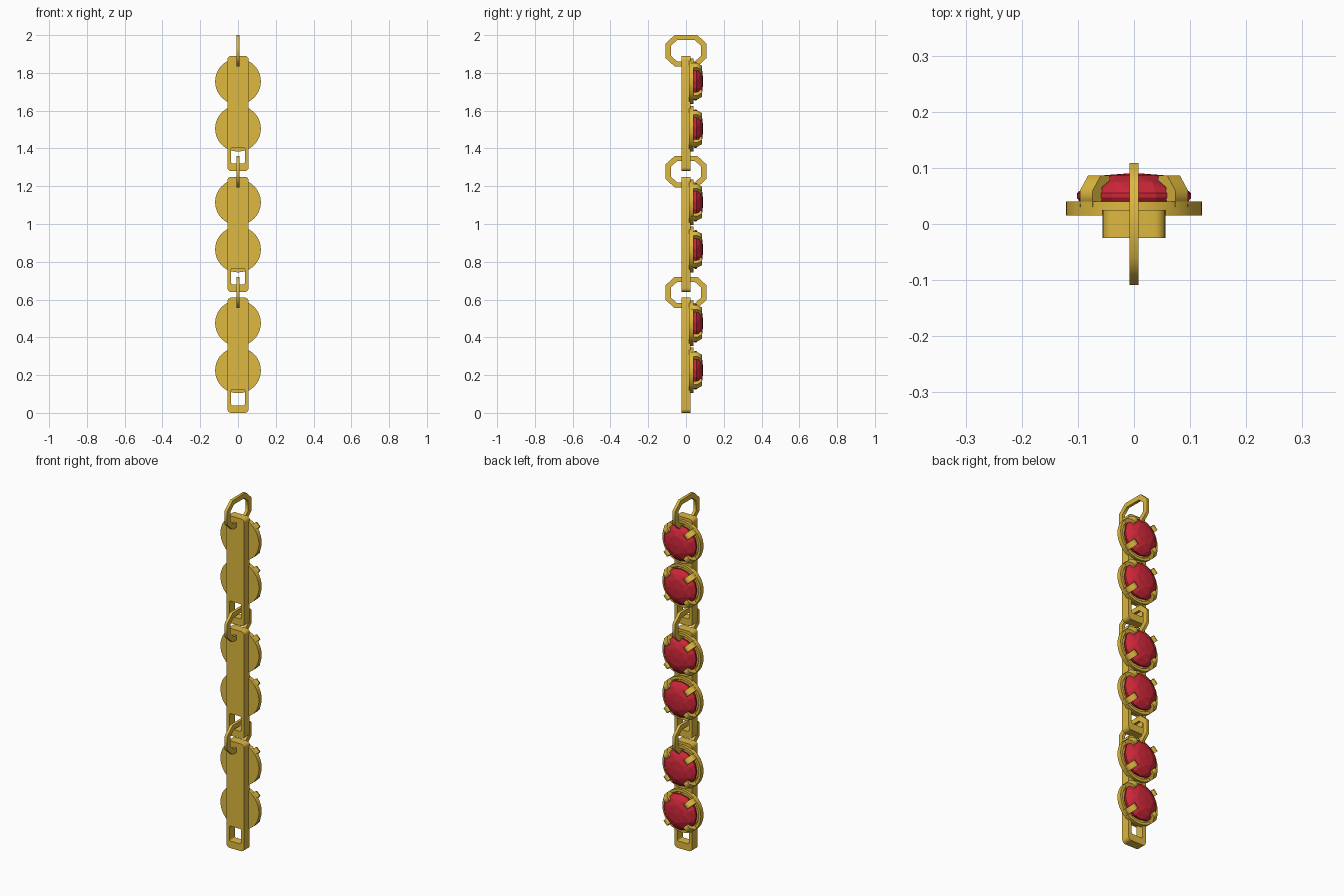
import bpy, bmesh, math
from mathutils import Matrix, Vector

if "Cube" in bpy.data.objects:
    bpy.data.objects.remove(bpy.data.objects["Cube"])


def material(name, color):
    m = bpy.data.materials.new(name)
    m.diffuse_color = color
    m.use_nodes = True
    m.node_tree.nodes["Principled BSDF"].inputs["Base Color"].default_value = m.diffuse_color
    return m


GOLD = material("gold", (0.73, 0.48, 0.05, 1))
RED = material("red_gem", (0.60, 0.02, 0.04, 1))


def basis(x_axis, y_axis, z_axis, origin):
    m = Matrix((x_axis, y_axis, z_axis)).transposed().to_4x4()
    m.translation = origin
    return m


def plate(name, loops, half, matrix):
    """Extruded flat outline; loops after the first are holes."""
    cu = bpy.data.curves.new(name, 'CURVE')
    cu.dimensions = '2D'
    cu.fill_mode = 'BOTH'
    cu.extrude = half
    for loop in loops:
        sp = cu.splines.new('POLY')
        sp.points.add(len(loop) - 1)
        for p, (u, v) in zip(sp.points, loop):
            p.co = (u, v, 0, 1)
        sp.use_cyclic_u = True
    cu.materials.append(GOLD)
    ob = bpy.data.objects.new(name, cu)
    bpy.context.collection.objects.link(ob)
    ob.matrix_world = matrix
    bpy.ops.object.select_all(action='DESELECT')
    ob.select_set(True)
    bpy.context.view_layer.objects.active = ob
    bpy.ops.object.convert(target='MESH')
    return bpy.context.object


def mesh_object(name, bm, mat, location):
    bmesh.ops.recalc_face_normals(bm, faces=bm.faces)
    me = bpy.data.meshes.new(name)
    bm.to_mesh(me)
    bm.free()
    me.materials.append(mat)
    ob = bpy.data.objects.new(name, me)
    bpy.context.collection.objects.link(ob)
    ob.location = location
    return ob


def round_rect(x, z0, z1, r, n=5):
    pts = []
    for i, (cx, cz) in enumerate([(x - r, z1 - r), (r - x, z1 - r),
                                  (r - x, z0 + r), (x - r, z0 + r)]):
        for k in range(n + 1):
            a = math.pi / 2 * (i + k / n)
            pts.append((cx + r * math.cos(a), cz + r * math.sin(a)))
    return pts


def octagon(a, h, b, g):
    return [(a, h), (-a, h), (-b, g), (-b, -g),
            (-a, -h), (a, -h), (b, -g), (b, g)]


def setting(name, z):
    # round cup, spun about the y axis
    bm = bmesh.new()
    prof = [(0, .015), (.121, .015), (.121, .04), (.106, .04), (.1, .03), (0, .03)]
    vs = [bm.verts.new((r, y, 0)) for r, y in prof]
    es = [bm.edges.new(p) for p in zip(vs, vs[1:])]
    bmesh.ops.spin(bm, geom=vs + es, cent=(0, 0, 0), axis=(0, 1, 0),
                   angle=2 * math.pi, steps=48)
    bmesh.ops.remove_doubles(bm, verts=bm.verts, dist=1e-5)
    ob = mesh_object(name + "_cup", bm, GOLD, (0, 0, z))
    bpy.ops.object.select_all(action='DESELECT')
    ob.select_set(True)
    bpy.context.view_layer.objects.active = ob
    bpy.ops.object.shade_smooth_by_angle()

    # faceted gem from staggered rings
    bm = bmesh.new()
    for r, y, n, off in [(.09, .03, 16, 0), (.102, .047, 16, 0), (.102, .055, 16, 0),
                         (.083, .075, 8, .5), (.052, .087, 8, 0)]:
        for i in range(n):
            a = 2 * math.pi * (i + off) / n
            bm.verts.new((r * math.cos(a), y, r * math.sin(a)))
    bm.verts.new((0, .091, 0))
    bmesh.ops.convex_hull(bm, input=bm.verts)
    mesh_object(name + "_gem", bm, RED, (0, 0, z))

    # four claws on the diagonals
    claw = [(.098, .03), (.12, .03), (.12, .06), (.1, .086), (.078, .086),
            (.076, .078), (.096, .066)]
    for k in range(4):
        a = math.pi / 4 + k * math.pi / 2
        radial = Vector((math.cos(a), 0, math.sin(a)))
        up = Vector((0, 1, 0))
        plate(f"{name}_claw_{k + 1}", [claw], .016,
              basis(radial, up, radial.cross(up), (0, 0, z)))


for i in range(3):
    z = i * 0.64
    # flat bar with a window at its lower end
    plate(f"bar_{i + 1}", [round_rect(.056, 0, .61, .02), round_rect(.036, .04, .125, .007)],
          .025, basis((1, 0, 0), (0, 0, 1), (0, -1, 0), (0, 0, z)))
    # octagonal connecting ring
    plate(f"ring_{i + 1}", [octagon(.06, .083, .109, .038), octagon(.047, .056, .08, .027)],
          .008, basis((0, 1, 0), (0, 0, 1), (1, 0, 0), (0, 0, z + .637)))
    for j in range(2):
        setting(f"setting_{i + 1}_{j + 1}", z + .225 + .25 * j)
